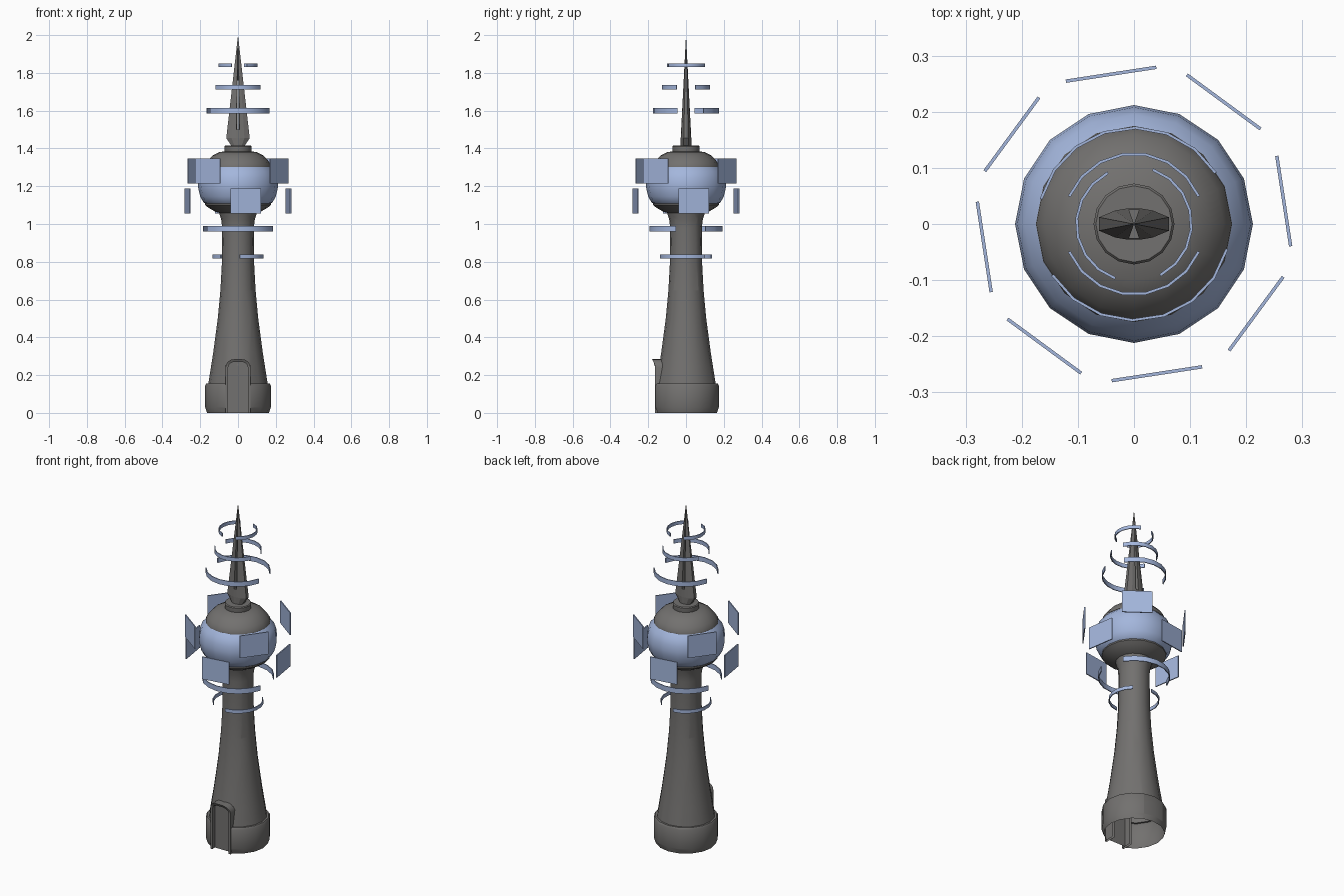
import bpy, bmesh, math
from mathutils import Vector

if "Cube" in bpy.data.objects:
    bpy.data.objects.remove(bpy.data.objects["Cube"])


def material(name, rgb):
    m = bpy.data.materials.new(name)
    m.use_nodes = True
    m.diffuse_color = (*rgb, 1)
    m.node_tree.nodes["Principled BSDF"].inputs["Base Color"].default_value = (*rgb, 1)
    return m


STONE = material("dark grey stone", (0.17, 0.165, 0.16))
BLUE = material("pale blue", (0.37, 0.47, 0.72))


def finish(bm, name, mat, smooth=True):
    bmesh.ops.recalc_face_normals(bm, faces=bm.faces)
    mesh = bpy.data.meshes.new(name)
    bm.to_mesh(mesh)
    bm.free()
    mesh.materials.append(mat)
    ob = bpy.data.objects.new(name, mesh)
    bpy.context.collection.objects.link(ob)
    if smooth:
        bpy.ops.object.select_all(action='DESELECT')
        ob.select_set(True)
        bpy.context.view_layer.objects.active = ob
        bpy.ops.object.shade_smooth_by_angle(angle=math.radians(32))
    return ob


def loft(bm, rings, closed=True):
    """Join successive rings of points with quads; returns the vertex rings."""
    rows = [[bm.verts.new(p) for p in ring] for ring in rings]
    n = len(rows[0])
    for a, b in zip(rows, rows[1:]):
        for i in range(n if closed else n - 1):
            j = (i + 1) % n
            bm.faces.new((a[i], a[j], b[j], b[i]))
    return rows


def lathe(profile, sides=16):
    bm = bmesh.new()
    turn = [2 * math.pi * i / sides for i in range(sides)]
    loft(bm, [[(r * math.cos(a), r * math.sin(a), z) for a in turn] for r, z in profile])
    bmesh.ops.remove_doubles(bm, verts=bm.verts, dist=1e-5)
    return bm


# Hollow base and tapering shaft, opened at the front for the doorway
HALF = 0.066
bm = lathe([(.164, 0), (.174, .03), (.174, .145), (.168, .155), (.157, .155), (.131, .32),
            (.107, .5), (.093, .65), (.086, .78), (.084, .98), (.088, 1.02), (.1, 1.06)])
for co, no in (((HALF, 0, 0), (1, 0, 0)), ((-HALF, 0, 0), (1, 0, 0)), ((0, 0, .25), (0, 0, 1))):
    bmesh.ops.bisect_plane(bm, geom=bm.verts[:] + bm.edges[:] + bm.faces[:],
                           plane_co=co, plane_no=no)
doorway = [f for f in bm.faces if f.calc_center_median().y < 0
           and abs(f.calc_center_median().x) < HALF and f.calc_center_median().z < .25]
bmesh.ops.delete(bm, geom=doorway, context='FACES')
finish(bm, "tower_shaft", STONE)


# Door: rounded frame with a small hood, and a recessed panel
def arch(half, top, radius, steps=5):
    pts = [(half, 0)]
    for i in range(steps + 1):
        a = math.pi / 2 * i / steps
        pts.append((half - radius + radius * math.cos(a), top - radius + radius * math.sin(a)))
    return pts + [(-x, z) for x, z in reversed(pts)]


outer, inner = arch(HALF, .284, .045), arch(.053, .27, .035)


def front(z):
    return -.165 - .015 * min(1, max(0, (z - .255) / .03))


bm = bmesh.new()
loft(bm, [[(x, -.1, z) for x, z in outer], [(x, front(z), z) for x, z in outer],
          [(x, front(z), z) for x, z in inner], [(x, -.1, z) for x, z in inner]], closed=False)
finish(bm, "door_frame", STONE)
bm = bmesh.new()
bm.faces.new([bm.verts.new((x, -.14, z)) for x, z in inner])
finish(bm, "door_panel", STONE, smooth=False)

# Observation bulb: saucer, blue band, domed cap and collar
finish(lathe([(.085, 1.055), (.12, 1.065), (.155, 1.085), (.174, 1.1), (.174, 1.108),
              (.16, 1.108)]), "bulb_saucer", STONE)
finish(lathe([(.16, 1.1), (.183, 1.115), (.2, 1.145), (.21, 1.185), (.212, 1.21),
              (.208, 1.245), (.195, 1.28), (.168, 1.308)]), "bulb_band", BLUE)
finish(lathe([(.165, 1.3), (.175, 1.303), (.174, 1.312), (.16, 1.335), (.135, 1.362),
              (.1, 1.38), (.06, 1.387)]), "bulb_cap", STONE)
finish(lathe([(.07, 1.38), (.072, 1.388), (.072, 1.41), (.068, 1.415), (0, 1.415)]),
       "spire_collar", STONE)

# Spire: a lens-shaped foot carrying two blades that meet at the tip
half_lens = [(.01, .028), (.034, .024), (.062, .012)]
right_side = half_lens + [(x, -y) for x, y in reversed(half_lens)]
lens = right_side + [(-x, -y) for x, y in right_side]
TIP, WIDE, SLOT = 2.0, 1.455, 1.5
shrink = (TIP - SLOT) / (TIP - WIDE)
bm = bmesh.new()
rows = loft(bm, [[(x * s, y * t, z) for x, y in lens]
                 for s, t, z in ((.55, 1, 1.412), (1, 1, WIDE), (shrink, shrink, SLOT))])
bm.faces.new(rows[0])
bm.faces.new(rows[-1])
finish(bm, "spire_foot", STONE, smooth=False)
for side, name in ((1, "left"), (-1, "right")):
    bm = bmesh.new()
    ring = [bm.verts.new((side * x * shrink, y * shrink, SLOT))
            for x, y in right_side + [(.003, 0)]]
    tip = bm.verts.new((0, 0, TIP))
    for a, b in zip(ring, ring[1:] + ring[:1]):
        bm.faces.new((a, b, tip))
    bm.faces.new(ring)
    finish(bm, "spire_blade_" + name, STONE, smooth=False)


# Floating rings: each a pair of opposite curved strips
def arc_pair(name, z, height, radius, start, end, thick=.005, steps=7):
    for k in range(2):
        bm = bmesh.new()
        section = [(radius, z - height / 2), (radius, z + height / 2),
                   (radius - thick, z + height / 2), (radius - thick, z - height / 2)]
        rings = []
        for i in range(steps + 1):
            a = math.radians(start + (end - start) * i / steps + 180 * k)
            rings.append([(r * math.cos(a), r * math.sin(a), h) for r, h in section])
        rows = loft(bm, rings)
        bm.faces.new(rows[0])
        bm.faces.new(rows[-1])
        finish(bm, f"{name}_{k + 1}", BLUE)


arc_pair("top_ring", 1.84, .02, .105, -63, 71)
arc_pair("upper_ring", 1.724, .023, .128, 23, 157)
arc_pair("middle_ring", 1.6, .028, .174, 32, 165)
arc_pair("lower_ring", .975, .03, .194, 32, 164)
arc_pair("bottom_ring", .828, .02, .137, -86, 48)

# Floating panels around the bulb, alternately low and high
for k in range(8):
    angle = math.radians(8.7 + 45 * k)
    out = Vector((math.cos(angle), math.sin(angle), 0))
    along = Vector((-out.y, out.x, 0))
    z = 1.28 if k % 2 else 1.122
    bm = bmesh.new()
    bmesh.ops.create_cube(bm, size=1)
    for v in bm.verts:
        v.co = out * (.27 + v.co.x * .006) + along * (v.co.y * .163) + Vector((0, 0, z + v.co.z * .132))
    finish(bm, f"floating_panel_{k + 1}", BLUE, smooth=False)
